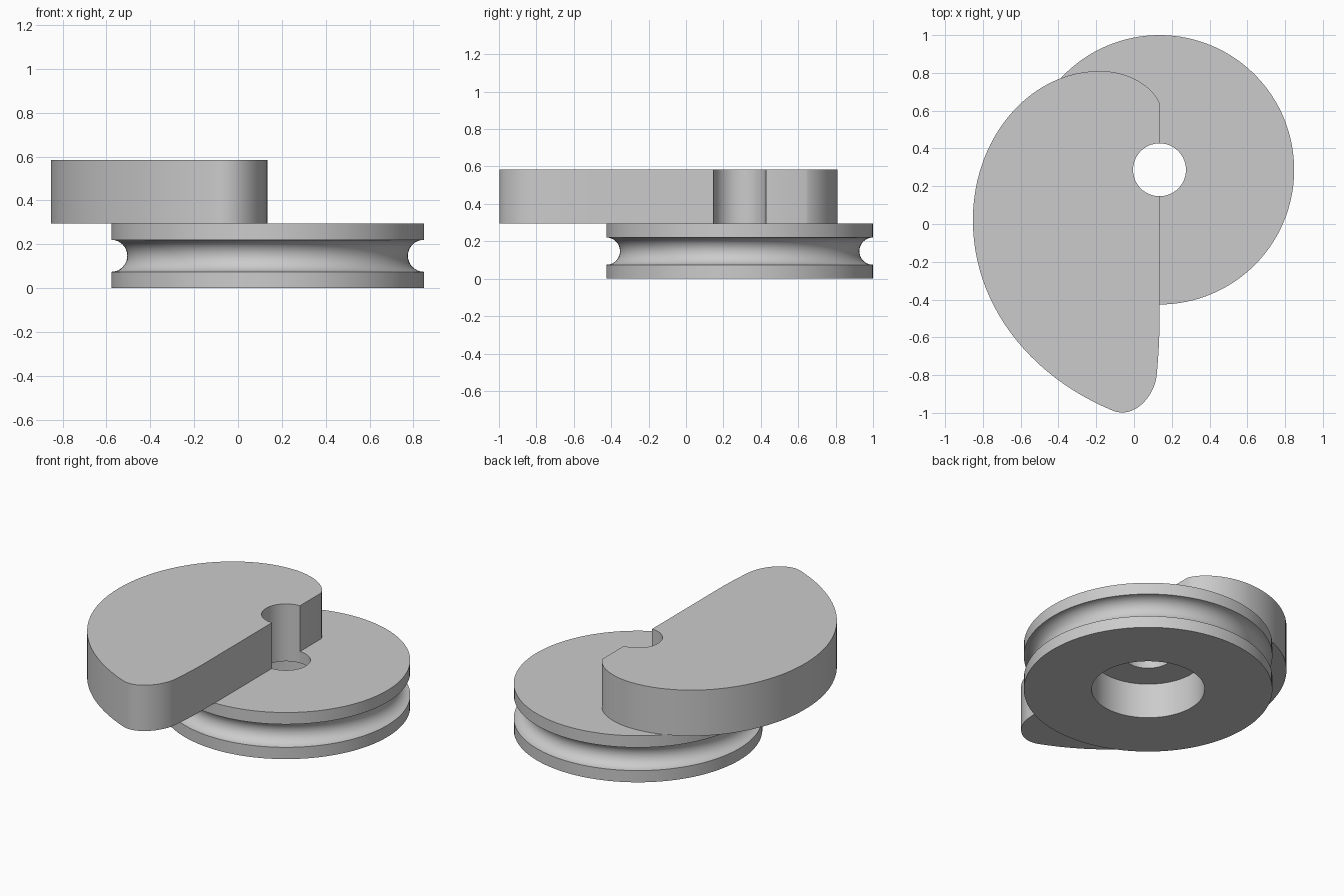
import bpy, bmesh, math
from mathutils import Vector
from mathutils.geometry import interpolate_bezier

cube = bpy.data.objects.get("Cube")
if cube:
    bpy.data.objects.remove(cube, do_unlink=True)

grey = bpy.data.materials.new("plain grey")
grey.use_nodes = True
colour = (0.6, 0.6, 0.6, 1)
grey.diffuse_color = colour
grey.node_tree.nodes["Principled BSDF"].inputs["Base Color"].default_value = colour

AXIS = Vector((0.135, 0.287, 0))   # shaft axis
BORE = 0.14
WHEEL_TOP, CAM_TOP = 0.295, 0.585


def finish(bm, name):
    bmesh.ops.recalc_face_normals(bm, faces=bm.faces)
    mesh = bpy.data.meshes.new(name)
    bm.to_mesh(mesh)
    bm.free()
    mesh.materials.append(grey)
    ob = bpy.data.objects.new(name, mesh)
    bpy.context.collection.objects.link(ob)
    bpy.ops.object.select_all(action="DESELECT")
    ob.select_set(True)
    bpy.context.view_layer.objects.active = ob
    bpy.ops.object.shade_smooth_by_angle(angle=math.radians(30))
    return ob


# Grooved wheel with a counterbore underneath, revolved around the shaft
R, RECESS, RECESS_TOP = 0.713, 0.324, 0.222
groove_z, groove_r = WHEEL_TOP / 2, 0.073
profile = [(BORE, WHEEL_TOP), (BORE, RECESS_TOP), (RECESS, RECESS_TOP), (RECESS, 0), (R, 0)]
for i in range(17):
    a = -math.pi / 2 + math.pi * i / 16
    profile.append((R - groove_r * math.cos(a), groove_z + groove_r * math.sin(a)))
profile.append((R, WHEEL_TOP))

bm = bmesh.new()
ring = [bm.verts.new(AXIS + Vector((r, 0, z))) for r, z in profile]
edges = [bm.edges.new((ring[i - 1], ring[i])) for i in range(len(ring))]
bmesh.ops.spin(bm, geom=ring + edges, cent=AXIS, axis=(0, 0, 1),
               angle=math.tau, steps=128, use_duplicate=False)
bmesh.ops.remove_doubles(bm, verts=bm.verts, dist=0.0001)
finish(bm, "grooved_wheel")

# Cam plate: curved outline, straight inner edge, half-round shaft notch
curves = [
    ((0.135, 0.64), (0.09, 0.745), (-0.05, 0.81), (-0.18, 0.81)),
    ((-0.18, 0.81), (-0.55, 0.81), (-0.853, 0.46), (-0.853, 0.02)),
    ((-0.853, 0.02), (-0.853, -0.42), (-0.56, -0.8), (-0.12, -0.985)),
    ((-0.12, -0.985), (0, -1.04), (0.11, -0.91), (0.12, -0.8)),
    ((0.12, -0.8), (0.13, -0.7), (0.135, -0.6), (0.135, -0.52)),
]
outline = []
for a, b, c, d in curves:
    pts = interpolate_bezier(*(Vector(p).to_3d() for p in (a, b, c, d)), 25)
    outline += pts[:-1]
outline.append(Vector((0.135, -0.52, 0)))
for i in range(33):
    a = -math.pi / 2 - math.pi * i / 32
    outline.append(AXIS + BORE * Vector((math.cos(a), math.sin(a), 0)))

bm = bmesh.new()
base = bm.faces.new([bm.verts.new((p.x, p.y, WHEEL_TOP)) for p in outline])
raised = bmesh.ops.extrude_face_region(bm, geom=[base], use_keep_orig=True)["geom"]
bmesh.ops.translate(bm, vec=(0, 0, CAM_TOP - WHEEL_TOP),
                    verts=[v for v in raised if isinstance(v, bmesh.types.BMVert)])
finish(bm, "cam_plate")
